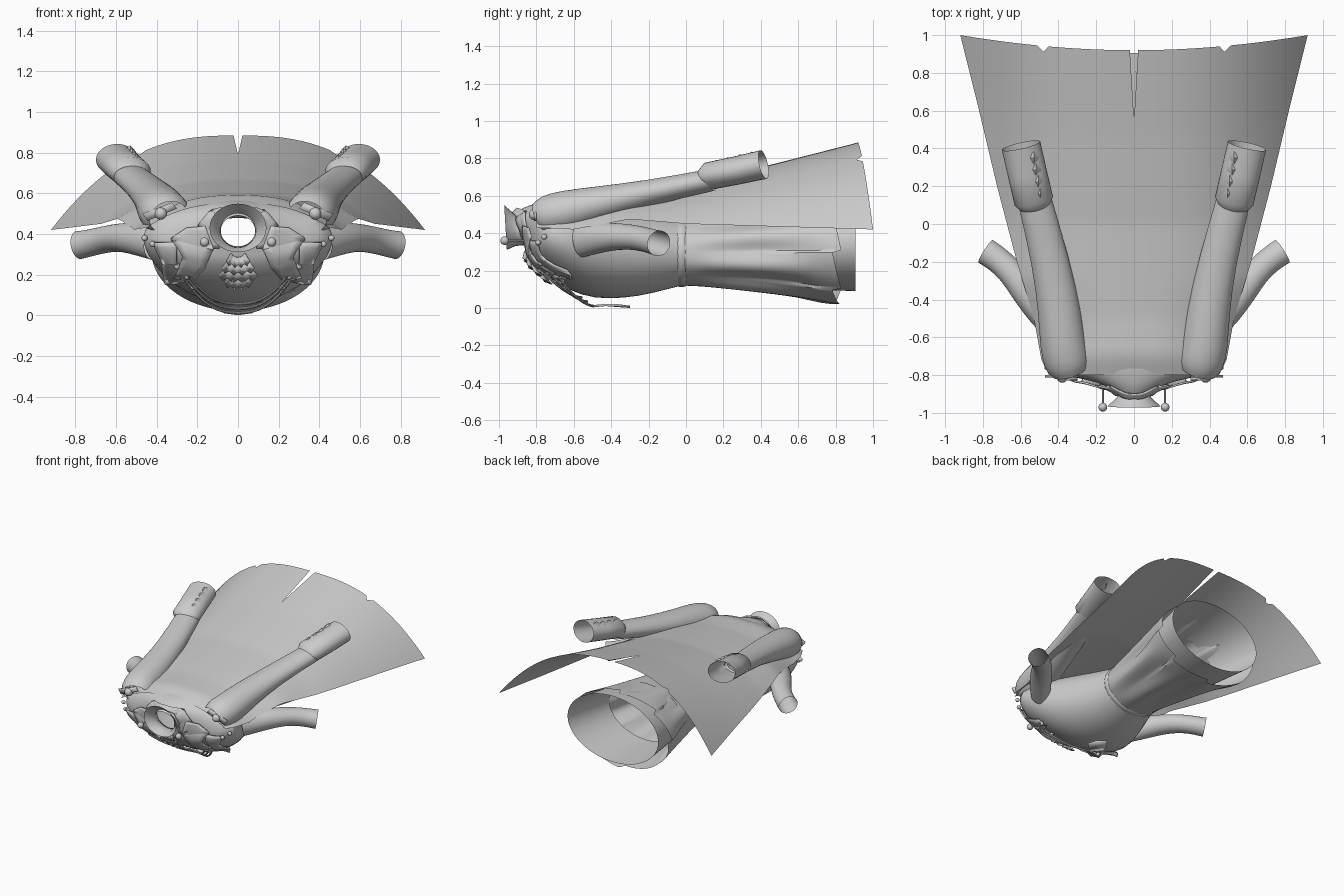
import bpy, bmesh, math
from mathutils import Vector
from mathutils.bvhtree import BVHTree

if "Cube" in bpy.data.objects:
    bpy.data.objects.remove(bpy.data.objects["Cube"])

UP = Vector((0, 0, 1))


def make(name, verts, faces, mirror=False, subsurf=0, thick=0):
    me = bpy.data.meshes.new(name)
    me.from_pydata([tuple(v) for v in verts], [], faces)
    me.update()
    ob = bpy.data.objects.new(name, me)
    bpy.context.collection.objects.link(ob)
    for p in me.polygons:
        p.use_smooth = True
    if mirror:
        m = ob.modifiers.new("mirror", 'MIRROR')
        m.merge_threshold = 0.0005
    if thick:
        ob.modifiers.new("thickness", 'SOLIDIFY').thickness = thick
    if subsurf:
        ob.modifiers.new("smooth", 'SUBSURF').levels = subsurf
        ob.modifiers["smooth"].render_levels = subsurf
    bpy.context.view_layer.objects.active = ob
    ob.select_set(True)
    bpy.ops.object.shade_smooth_by_angle(angle=math.radians(40))
    ob.select_set(False)
    return ob


def grid_faces(rows, cols, closed=False):
    n = cols if closed else cols - 1
    return [(r * cols + c, r * cols + (c + 1) % cols,
             (r + 1) * cols + (c + 1) % cols, (r + 1) * cols + c)
            for r in range(rows - 1) for c in range(n)]


def tube(name, path, seg=24, **kw):
    """Loft elliptical rings along (x, y, z, side radius, up radius)."""
    pts = [Vector(p[:3]) for p in path]
    verts = []
    for i, p in enumerate(path):
        t = (pts[min(i + 1, len(pts) - 1)] - pts[max(i - 1, 0)]).normalized()
        side = t.cross(UP).normalized()
        up = side.cross(t)
        for k in range(seg):
            a = math.tau * k / seg
            verts.append(pts[i] + side * p[3] * math.cos(a) + up * p[4] * math.sin(a))
    return make(name, verts, grid_faces(len(path), seg, True), **kw)


def interp(table, y):
    for (a, va), (b, vb) in zip(table, table[1:]):
        if y <= b:
            return va + (vb - va) * (y - a) / (b - a)
    return table[-1][1]


def ball(name, x, y, z, r):
    for s in (-1, 1):
        bpy.ops.mesh.primitive_uv_sphere_add(segments=16, ring_count=10, radius=r, location=(s * x, y, z))
        bpy.context.object.name = name
        bpy.ops.object.shade_smooth()


# bodice: (y, top z, bottom z, half width)
sections = [(-.89, .50, .33, .085), (-.86, .54, .32, .13), (-.82, .56, .29, .26),
            (-.78, .58, .26, .42), (-.72, .585, .20, .475), (-.62, .585, .12, .465),
            (-.5, .57, .055, .42), (-.4, .56, .045, .38), (-.25, .53, .06, .32),
            (-.1, .50, .10, .26), (-.02, .48, .12, .235)]
body = tube("bodice", [(0, y, (a + b) / 2, w, (a - b) / 2) for y, a, b, w in sections], 32, subsurf=1)
bvh = BVHTree.FromPolygons([v.co for v in body.data.vertices], [p.vertices[:] for p in body.data.polygons])


def on_body(x, z, off=.012):
    hit = bvh.ray_cast(Vector((x, -2, z)), Vector((0, 1, 0)))
    return Vector((x, (hit[0].y if hit[0] else -.6) - off, z))


def patch(name, inner, outer, off=.012, thick=.01):
    """Cloth strip between two front-view polylines, laid on the bodice."""
    verts = []
    for (a, b), (c, d) in zip(zip(inner, inner[1:]), zip(outer, outer[1:])):
        for i in range(5):
            p, q = Vector(a).lerp(Vector(b), i / 4), Vector(c).lerp(Vector(d), i / 4)
            verts += [on_body(*p.lerp(q, j / 4), off) for j in range(5)]
    return make(name, verts, grid_faces(len(verts) // 5, 5), mirror=True, thick=thick)


# flared collar, leaning forward at the top
collar = tube("collar", [(0, -.86, .415, .10, .09), (0, -.89, .415, .085, .08),
                         (0, -.92, .42, .09, .09), (0, -.965, .43, .14, .122)], 32)
for v in collar.data.vertices:
    v.co.y -= (v.co.z - .43) * .28

# cape: half sheet mirrored, centre slit and side notches left open
width = [(-.8, .45), (-.72, .49), (-.5, .53), (-.2, .62), (.2, .725), (.6, .82), (1, .92)]
crest = [(-.8, .55), (-.7, .59), (-.5, .60), (0, .665), (.45, .765), (1, .905)]
hem = [(-.8, .43), (-.6, .42), (-.3, .475), (0, .45), (1, .42)]
rows, cols = 46, 31
verts = []
for r in range(rows):
    v = r / (rows - 1)
    for c in range(cols):
        u = c / (cols - 1)
        y = -.8 + v * (1.72 + .08 * u * u)
        if r == rows - 1 and c == 16:
            y -= .03
        w = interp(width, y)
        x = max(u * w, .022 * (y - .55) / .37 if y > .55 else 0)
        zc, ze = interp(crest, y), interp(hem, y)
        verts.append((x, y, zc - (zc - ze) * u ** 2.6))
make("cape", verts, grid_faces(rows, cols), mirror=True)

# long sleeves, cuffs and short under-sleeves
tube("sleeve", [(.34, -.775, .48, .10, .09), (.35, -.745, .495, .125, .11), (.375, -.65, .515, .125, .115),
                (.39, -.48, .555, .115, .095), (.44, -.2, .615, .10, .068), (.53, .14, .685, .09, .06)],
     mirror=True, subsurf=1)
tube("cuff", [(.525, .10, .69, .085, .055), (.53, .12, .705, .104, .074),
              (.565, .27, .735, .104, .076), (.598, .415, .767, .104, .078)], mirror=True)
tube("under_sleeve", [(.41, -.56, .36, .07, .09), (.48, -.48, .375, .08, .085), (.57, -.36, .385, .08, .07),
                      (.65, -.25, .375, .07, .066), (.73, -.18, .355, .07, .066), (.785, -.145, .345, .072, .07)],
     mirror=True, subsurf=1)

# diamond studs on the cuffs
for i in range(4):
    t = i / 3
    x, y, z, s = .495 + .035 * t, .16 + .19 * t, .775 + .045 * t, .036
    make("cuff_diamond", [(x - s * .8, y, z - .016), (x, y - s, z - .008), (x + s * .8, y, z),
                          (x, y + s, z + .008), (x, y, z + .016)],
         [(0, 1, 4), (1, 2, 4), (2, 3, 4), (3, 0, 4)], mirror=True)


# skirts: pleated overskirt with a stepped hem, plain underskirt band inside it
def skirt(name, start, length, end, pleat, step, scale=1, seg=128, rows=14):
    rx1, top1, bot1 = end
    verts = []
    for r in range(rows):
        t = start + (1 - start) * r / (rows - 1)
        rx = .24 + (rx1 - .24) * t
        top, bot = .48 + (top1 - .48) * t, .12 + (bot1 - .12) * t
        for k in range(seg):
            f = k / seg * 8 % 1
            a = math.tau * k / seg
            fold = .5 + .5 * math.cos(math.tau * f)
            g = scale * (1 - pleat * math.sin(math.pi * min(t * 1.1, 1)) * fold)
            verts.append((rx * g * math.cos(a), -.02 + t * (length + .02 - step * f),
                          (top + bot) / 2 + (top - bot) / 2 * g * math.sin(a)))
    make(name, verts, grid_faces(rows, seg, True))


skirt("overskirt", 0, .83, (.425, .60, .02), .10, .05)
skirt("underskirt", .55, .905, (.40, .61, .085), 0, 0, .98)
tube("waist_band", [(0, y, .30, r, r * .76) for y, r in ((-.045, .242), (-.03, .248), (-.01, .248), (0, .24))])

# lapels, neck mantle and breast flaps
patch("neck_mantle", [(0, .51), (.08, .49), (.11, .42), (.09, .33)],
      [(0, .53), (.13, .52), (.20, .44), (.17, .33)], .012)
patch("lapel", [(.16, .44), (.12, .33), (.16, .24), (.22, .17)],
      [(.25, .43), (.33, .38), (.27, .29), (.31, .19)], .016)
patch("breast_flap", [(.3, .36), (.3, .26), (.26, .17)], [(.42, .36), (.37, .26), (.36, .15)], .012)

# shoulder tabs, buttons, collar pins, studs
make("shoulder_tab", [(.30, -.80, .525), (.325, -.80, .555), (.47, -.80, .50), (.445, -.80, .465)],
     [(0, 1, 2, 3)], mirror=True, thick=.012)
ball("shoulder_button", .38, -.81, .50, .03)
ball("pin_head", .165, -.97, .36, .023)
tube("pin_shaft", [(.165, -.97, .36, .005, .005), (.165, -.80, .36, .005, .005)], 8, mirror=True)
for x, z in ((.25, .19), (.30, .24), (.46, .38), (.42, .35), (.22, .14)):
    p = on_body(x, z, .02)
    ball("lapel_stud", x, p.y, z, .015)

# ruffled jabot of stacked fans
for i, (z, w) in enumerate(((.26, .06), (.225, .085), (.19, .10), (.155, .07))):
    verts = []
    for j in range(2):
        for k in range(9):
            s = k / 4 - 1
            zig = .008 * (-1) ** k
            verts.append(on_body(s * w * (.6 + .4 * j), z + .025 - j * .045 + .02 * s * s + zig * j,
                                 .015 + .02 * j + zig))
    make("jabot_ruffle", verts, grid_faces(2, 9), thick=.006)

# hanging chest chains
for i in range(3):
    drop = .012 + .022 * i
    path = []
    for k in range(17):
        s = k / 8 - 1
        x = s * (.27 - .015 * i)
        z = drop + (.19 - drop) * abs(s) ** 2.4
        path.append((x, -.50 - .20 * abs(s) ** 1.5 - .03 * i, z, .007, .007))
    tube("chest_chain", path, 8)

# pendant plate under the chest
make("pendant", [(0, -.5, .015), (.07, -.43, .022), (.05, -.36, .02), (0, -.3, .012),
                 (-.05, -.36, .02), (-.07, -.43, .022)], [(0, 1, 2, 3, 4, 5)], thick=.012)
